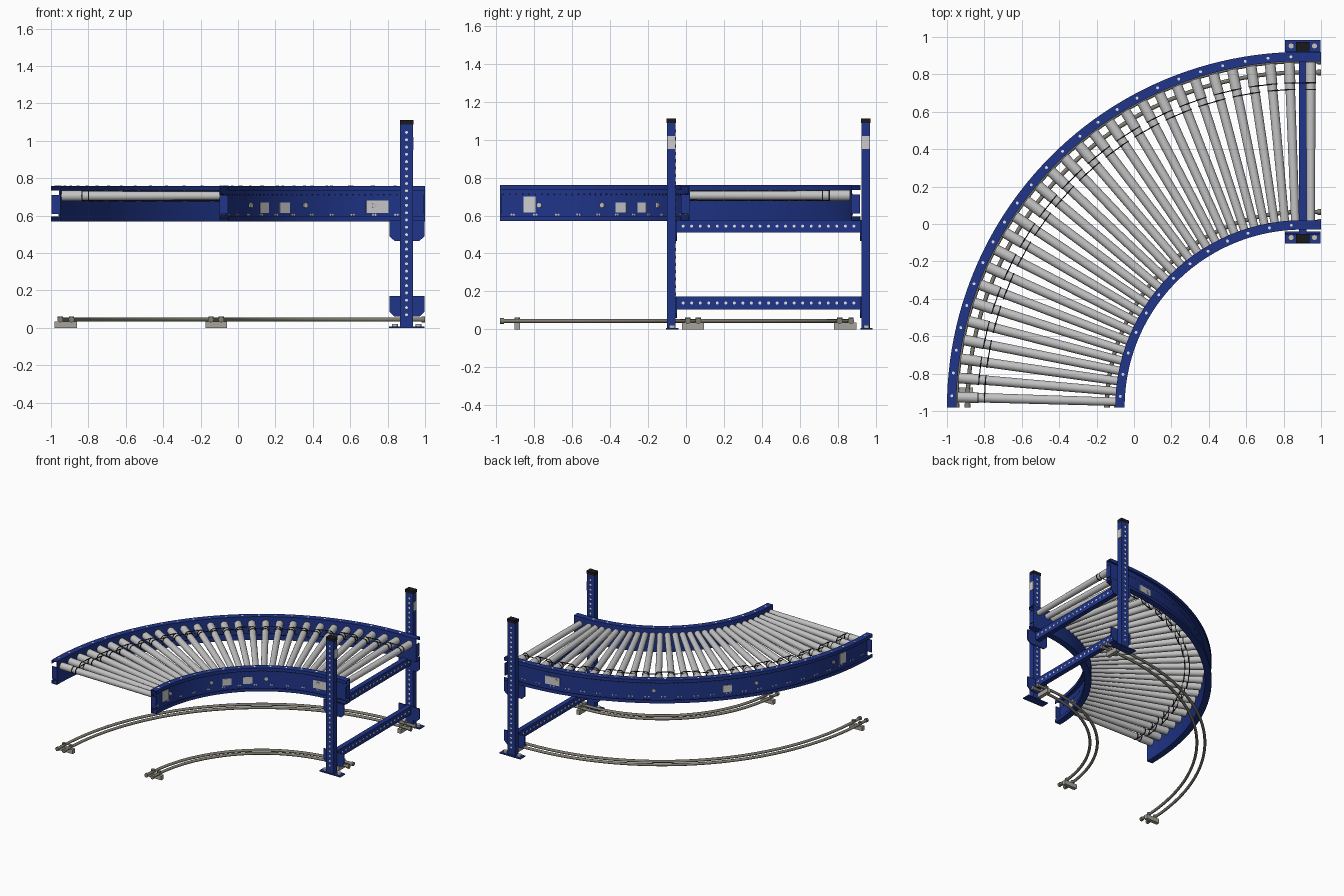
import bpy, bmesh, math
from mathutils import Vector, Matrix

if "Cube" in bpy.data.objects:
    bpy.data.objects.remove(bpy.data.objects["Cube"])

CX, CY, END = 0.9, -0.98, 1.0      # bend centre and straight exit end


def material(name, rgb, rough=0.5):
    m = bpy.data.materials.new(name)
    m.use_nodes = True
    m.diffuse_color = (*rgb, 1)
    b = m.node_tree.nodes["Principled BSDF"]
    b.inputs["Base Color"].default_value = (*rgb, 1)
    b.inputs["Roughness"].default_value = rough
    return m


BLUE = material("frame blue", (0.014, 0.035, 0.25))
STEEL = material("roller steel", (0.55, 0.55, 0.55))
LABEL = material("label grey", (0.6, 0.6, 0.6))
HOLE = material("hole white", (0.85, 0.85, 0.85))
BLACK = material("rubber black", (0.01, 0.01, 0.012))
PIPE = material("pipe grey", (0.22, 0.21, 0.17))
BLOCK = material("block grey", (0.38, 0.37, 0.32))


def finish(name, bm, mat, smooth=False):
    bmesh.ops.recalc_face_normals(bm, faces=bm.faces)
    me = bpy.data.meshes.new(name)
    bm.to_mesh(me)
    bm.free()
    ob = bpy.data.objects.new(name, me)
    bpy.context.scene.collection.objects.link(ob)
    me.materials.append(mat)
    if smooth:
        bpy.ops.object.select_all(action='DESELECT')
        ob.select_set(True)
        bpy.context.view_layer.objects.active = ob
        bpy.ops.object.shade_smooth_by_angle(angle=math.radians(40))
    return ob


def add_box(bm, lo, hi, turn=None):
    lo, hi = Vector(lo), Vector(hi)
    mat = Matrix.Translation((lo + hi) / 2) @ Matrix.Diagonal((*(hi - lo), 1))
    bmesh.ops.create_cube(bm, size=1, matrix=turn @ mat if turn else mat)


def add_rod(bm, a, b, r1, r2=None, sides=16):
    a, b = Vector(a), Vector(b)
    rot = (b - a).to_track_quat('Z', 'Y').to_matrix().to_4x4()
    bmesh.ops.create_cone(bm, cap_ends=True, segments=sides, radius1=r1,
                          radius2=r1 if r2 is None else r2, depth=(b - a).length,
                          matrix=Matrix.Translation((a + b) / 2) @ rot)


def on_bend(r, deg, z):
    t = math.radians(deg)
    return Vector((CX - r * math.cos(t), CY + r * math.sin(t), z))


def bend_frame(deg):
    """Local x points outward from the bend centre, local y along the bend."""
    return Matrix.Translation((CX, CY, 0)) @ Matrix.Rotation(math.radians(180 - deg), 4, 'Z')


def sweep(bm, profile, steps=48, end=END):
    """Carry a closed (radius, height) profile round the bend and out straight."""
    rings = [[bm.verts.new(on_bend(r, 90 * i / steps, z)) for r, z in profile]
             for i in range(steps + 1)]
    rings.append([bm.verts.new((end, CY + r, z)) for r, z in profile])
    n = len(profile)
    for a, b in zip(rings, rings[1:]):
        for k in range(n):
            bm.faces.new((a[k], a[(k + 1) % n], b[(k + 1) % n], b[k]))
    bm.faces.new(rings[0])
    bm.faces.new(rings[-1])


# Curved side channels: web by the rollers, lipped flanges facing away
Z0, Z1, T, LIP = 0.57, 0.76, 0.006, 0.026
for name, web, out in (("outer", 1.85, 1), ("inner", 1.0, -1)):
    shape = [(0, Z0), (.05, Z0), (.05, Z0 + LIP), (.05 - T, Z0 + LIP), (.05 - T, Z0 + T), (T, Z0 + T),
             (T, Z1 - T), (.05 - T, Z1 - T), (.05 - T, Z1 - LIP), (.05, Z1 - LIP), (.05, Z1), (0, Z1)]
    bm = bmesh.new()
    sweep(bm, [(web + out * d, z) for d, z in shape])
    finish(name + "_side_channel", bm, BLUE, True)

    # Joint plates closing the channel ends
    bm = bmesh.new()
    lo, hi = sorted((web + out * T, web + out * .046))
    add_box(bm, (lo, -.008, .61), (hi, 0, .71), bend_frame(0))
    add_box(bm, (END - .008, CY + lo, .61), (END, CY + hi, .71))
    finish(name + "_joint_plates", bm, BLUE)

    # Flange holes, web slots and web bolts
    face = web + out * T
    holes, slots, bolts = bmesh.new(), bmesh.new(), bmesh.new()
    count = 24 if out > 0 else 13
    for i in range(count):
        deg = 90 * (i + .5) / count
        p = on_bend(web + out * .025, deg, Z1)
        add_rod(holes, p, p + Vector((0, 0, .001)), .008, sides=10)
        for z, off in ((.605, 0), (.605, .8)):
            add_rod(bolts, on_bend(face, deg + off, z), on_bend(face + out * .004, deg + off, z), .006, sides=8)
    for i in range(int(46 * web)):
        deg = 90 * (i + .5) / int(46 * web)
        add_rod(slots, on_bend(face, deg, .712), on_bend(face + out * .002, deg, .712), .005, sides=8)
    for deg in (12, 33, 57, 80):
        add_rod(bolts, on_bend(face, deg, .655), on_bend(face + out * .01, deg, .655), .015, sides=6)
    finish(name + "_flange_holes", holes, HOLE)
    finish(name + "_web_slots", slots, BLACK)
    finish(name + "_web_bolts", bolts, STEEL)

    # Label plates on the web
    bm = bmesh.new()
    for deg, half, top in ((9, .032, .70), (40, .035, .67), (49, .035, .67), (81, .06, .68)):
        if out > 0 and deg == 49:
            continue
        lo, hi = sorted((face - out * .002, face + out * .005))
        add_box(bm, (lo, -half, .615), (hi, half, top), bend_frame(deg))
    finish(name + "_labels", bm, LABEL)

# Rollers with driven collars: fanned round the bend plus one at the exit
ROLL_Z = .706
lines = [(on_bend(1, d, 0) - Vector((CX, CY, 0)), Vector((CX, CY, ROLL_Z)))
         for d in (1.7 + 3.19 * i for i in range(28))]
lines.append((Vector((0, 1, 0)), Vector((.945, CY, ROLL_Z))))
tubes, collars, belts = bmesh.new(), bmesh.new(), bmesh.new()
for i, (d, o) in enumerate(lines):
    add_rod(tubes, o + d * .998, o + d * 1.74, .0225, .0255, 20)
    add_rod(collars, o + d * 1.735, o + d * 1.845, .0285, sides=20)
    for r in (1.70, 1.735):
        add_rod(belts, o + d * (r - .003), o + d * (r + .003), .0287, sides=20)
    if i + 1 < len(lines):
        d2, o2 = lines[i + 1]
        r = 1.735 if i % 2 else 1.70
        for h in (.026, -.026):
            up = Vector((0, 0, h))
            add_rod(belts, o + d * r + up, o2 + d2 * r + up, .003, sides=6)
finish("rollers", tubes, STEEL, True)
finish("roller_collars", collars, STEEL, True)
finish("drive_belts", belts, BLACK, True)

# Floor guide pipes in two pairs, with end knobs
pipes, knobs, blocks = bmesh.new(), bmesh.new(), bmesh.new()
for pair in ((.99, 1.045), (1.79, 1.85)):
    for r in pair:
        ring = [(r + .011 * math.cos(a * math.pi / 5), .045 + .011 * math.sin(a * math.pi / 5)) for a in range(10)]
        sweep(pipes, ring, end=.99)
        add_rod(knobs, on_bend(r, 0, .045), on_bend(r, 0, .045) + Vector((0, .02, 0)), .016, sides=12)
        add_rod(knobs, (.98, CY + r, .045), (END, CY + r, .045), .016, sides=12)
        for p in ((CX - r, -.89, .045), (.91, CY + r, .045)):
            add_rod(knobs, p, Vector(p) + Vector((0, 0, .017)), .014, sides=12)
    lo, hi = pair[0] - .03, pair[1] + .03
    add_box(blocks, (CX - hi, -.905, 0), (CX - lo, -.875, .035))
    add_box(blocks, (.895, CY + lo, 0), (.925, CY + hi, .035))
finish("floor_pipes", pipes, PIPE, True)
finish("pipe_knobs", knobs, PIPE, True)
finish("pipe_blocks", blocks, BLOCK)

# Support posts with feet, brackets, caps and labels
PX0, PX1 = .867, .935
for name, y0, y1, out in (("front", -.10, -.055, -1), ("back", .925, .97, 1)):
    bm = bmesh.new()
    add_box(bm, (PX0, y0, 0), (PX1, y1, 1.09))
    finish(name + "_post", bm, BLUE)
    bm = bmesh.new()
    add_box(bm, (PX0 - .002, y0 - .002, 1.088), (PX1 + .002, y1 + .002, 1.112))
    finish(name + "_post_cap", bm, BLACK)
    bm = bmesh.new()
    add_box(bm, (PX1, y0 + .003, .95), (PX1 + .003, y1 - .003, 1.02))
    finish(name + "_post_label", bm, LABEL)
    bm = bmesh.new()
    lo, hi = (-.105, -.04) if out < 0 else (.92, .984)
    add_box(bm, (.808, lo, 0), (.997, hi, .008))
    finish(name + "_foot", bm, BLUE)
    bm = bmesh.new()
    for x in (.84, .965):
        add_rod(bm, (x, (lo + hi) / 2, .008), (x, (lo + hi) / 2, .022), .016, sides=12)
    finish(name + "_foot_bolts", bm, STEEL)

    # Bracket plates with chamfered lower corners
    bm = bmesh.new()
    inner = y1 if out < 0 else y0
    for top in (.575, .17):
        outline = [(.81, top), (.997, top), (.997, top - .085), (.97, top - .11), (.837, top - .11), (.81, top - .085)]
        f = bm.faces.new([bm.verts.new((x, inner, z)) for x, z in outline])
        ext = bmesh.ops.extrude_face_region(bm, geom=[f])["geom"]
        bmesh.ops.translate(bm, vec=(0, -out * .008, 0), verts=[v for v in ext if isinstance(v, bmesh.types.BMVert)])
    finish(name + "_brackets", bm, BLUE)

    # Row of holes on the post faces
    bm = bmesh.new()
    for i in range(26):
        z = .07 + i * .039
        for y, s in ((y0, -1), (y1, 1)):
            add_rod(bm, (.901, y, z), (.901, y + s * .001, z), .008, sides=10)
    finish(name + "_post_holes", bm, HOLE)

# Cross beams between the posts, with hole rows on both faces
beams, holes = bmesh.new(), bmesh.new()
for z in (.105, .51):
    add_box(beams, (.882, -.055, z), (.922, .925, z + .067))
    for i in range(21):
        y = -.015 + i * .045
        for x, s in ((.882, -1), (.922, 1)):
            add_rod(holes, (x, y, z + .034), (x + s * .001, y, z + .034), .008, sides=10)
finish("cross_beams", beams, BLUE)
finish("cross_beam_holes", holes, HOLE)
